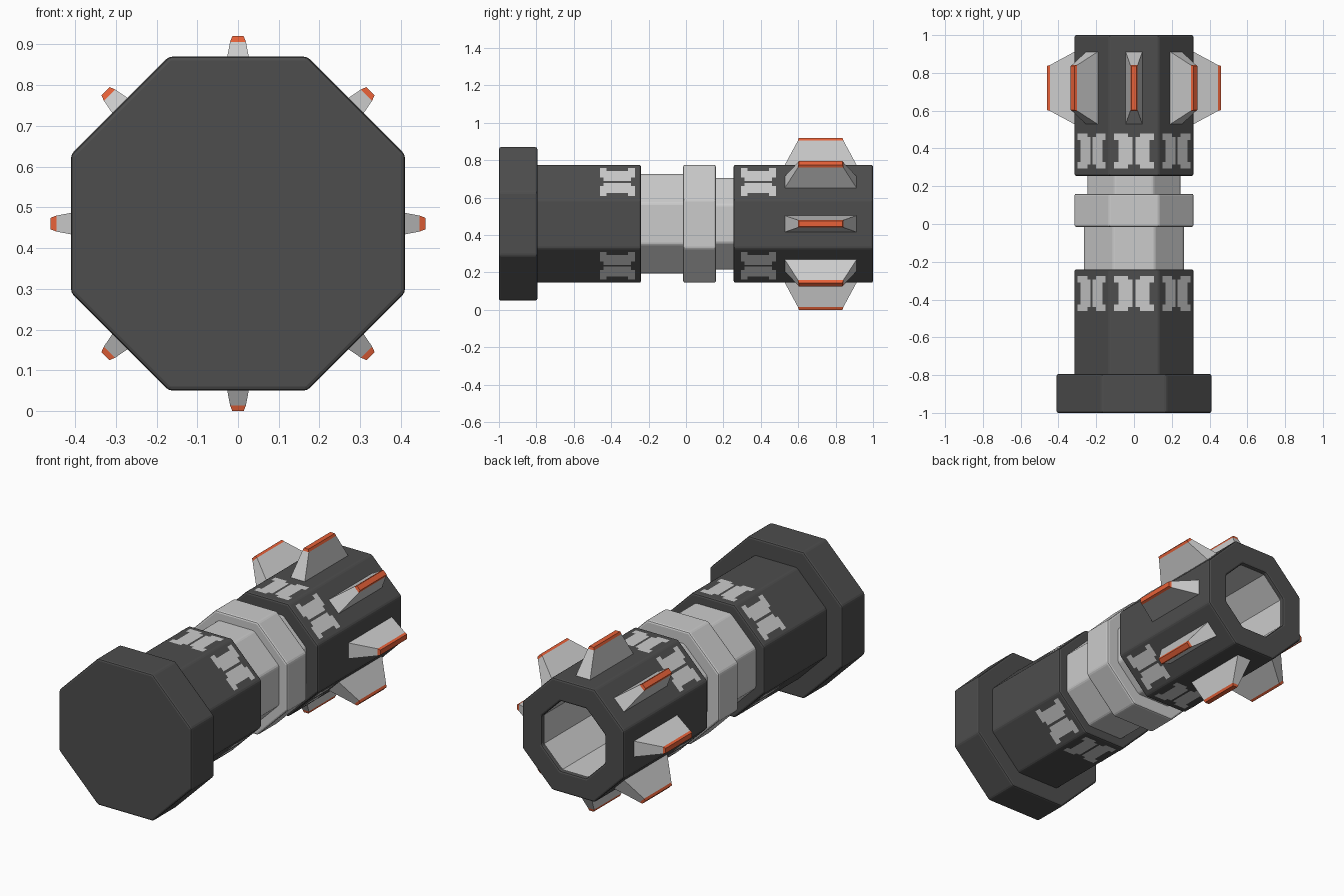
import bpy, bmesh
from math import cos, sin, pi
from mathutils import Matrix, Vector

if "Cube" in bpy.data.objects:
    bpy.data.objects.remove(bpy.data.objects["Cube"])

ZC = 0.46  # height of the long axis


def material(name, rgb):
    m = bpy.data.materials.new(name)
    m.diffuse_color = (*rgb, 1)
    m.use_nodes = True
    m.node_tree.nodes["Principled BSDF"].inputs["Base Color"].default_value = m.diffuse_color
    return m


DARK = material("dark_metal", (0.075, 0.075, 0.075))
ORANGE = material("orange_tip", (0.8, 0.12, 0.04))


def finish(name, bm, mat=None, bevel=0):
    mesh = bpy.data.meshes.new(name)
    bm.to_mesh(mesh)
    bm.free()
    ob = bpy.data.objects.new(name, mesh)
    bpy.context.collection.objects.link(ob)
    ob.location.z = ZC
    if mat:
        mesh.materials.append(mat)
    if bevel:
        mod = ob.modifiers.new("bevel", "BEVEL")
        mod.width = bevel
        mod.segments = 2
        mod.limit_method = "ANGLE"
    return ob


def octagon(name, profile, mat=None, bevel=0.01, start=True, end=True):
    """Eight-sided solid along y; profile is (apothem, y) pairs."""
    bm = bmesh.new()
    rings = []
    for a, y in profile:
        r = a / cos(pi / 8)
        rings.append([bm.verts.new((r * cos(pi / 8 + k * pi / 4), y,
                                    r * sin(pi / 8 + k * pi / 4))) for k in range(8)])
    for p, q in zip(rings, rings[1:]):
        for k in range(8):
            n = (k + 1) % 8
            bm.faces.new((p[k], q[k], q[n], p[n]))
    if start:
        bm.faces.new(rings[0])
    if end:
        bm.faces.new(rings[-1][::-1])
    return finish(name, bm, mat, bevel)


# Main barrel
octagon("end_cap", [(0.41, -1), (0.41, -0.795)], DARK)
octagon("rear_body", [(0.315, -0.81), (0.315, -0.24)], DARK)
octagon("middle_sleeve", [(0.265, -0.26), (0.265, 0.0)])
octagon("middle_ring", [(0.315, -0.015), (0.315, 0.16)])
octagon("narrow_neck", [(0.245, 0.14), (0.245, 0.28)])
octagon("socket_body", [(0.315, 0.255), (0.315, 1), (0.195, 1), (0.195, 0.975)],
        DARK, end=False)
octagon("socket_lining", [(0.195, 0.975), (0.195, 0.3)], bevel=0, start=False)


def tapered_blocks(name, low, high, mat=None, bevel=0):
    """Block on each of the eight sides; low/high = (radius, half width, half length)."""
    bm = bmesh.new()
    for k in range(8):
        rot = Matrix.Rotation(k * pi / 4, 3, "Y")
        block = bmesh.ops.create_cube(bm, size=2)["verts"]
        for v in block:
            r, w, l = high if v.co.z > 0 else low
            v.co = rot @ Vector((v.co.x * w, 0.72 + v.co.y * l, r))
    return finish(name, bm, mat, bevel)


# Fins and their coloured edges
tapered_blocks("fins", (0.30, 0.047, 0.20), (0.446, 0.0195, 0.121))
tapered_blocks("fin_tips", (0.446, 0.0195, 0.121), (0.46, 0.014, 0.117), ORANGE)


# Inlaid panels on every side except left and right
half = [(0.007, -0.073), (0.032, -0.073), (0.032, -0.093), (0.105, -0.093),
        (0.105, -0.058), (0.083, -0.058), (0.083, 0.058), (0.105, 0.058),
        (0.105, 0.093), (0.032, 0.093), (0.032, 0.073), (0.007, 0.073)]
for name, yc in (("rear_panels", -0.367), ("socket_panels", 0.387)):
    bm = bmesh.new()
    for k in (0, 1, 3, 4, 5, 7):
        rot = Matrix.Rotation(k * pi / 4, 3, "Y")
        for s in (1, -1):
            pts = [bm.verts.new(rot @ Vector((s * u, yc + v, 0.317)))
                   for u, v in half[::s]]
            bm.faces.new(pts)
    finish(name, bm)
